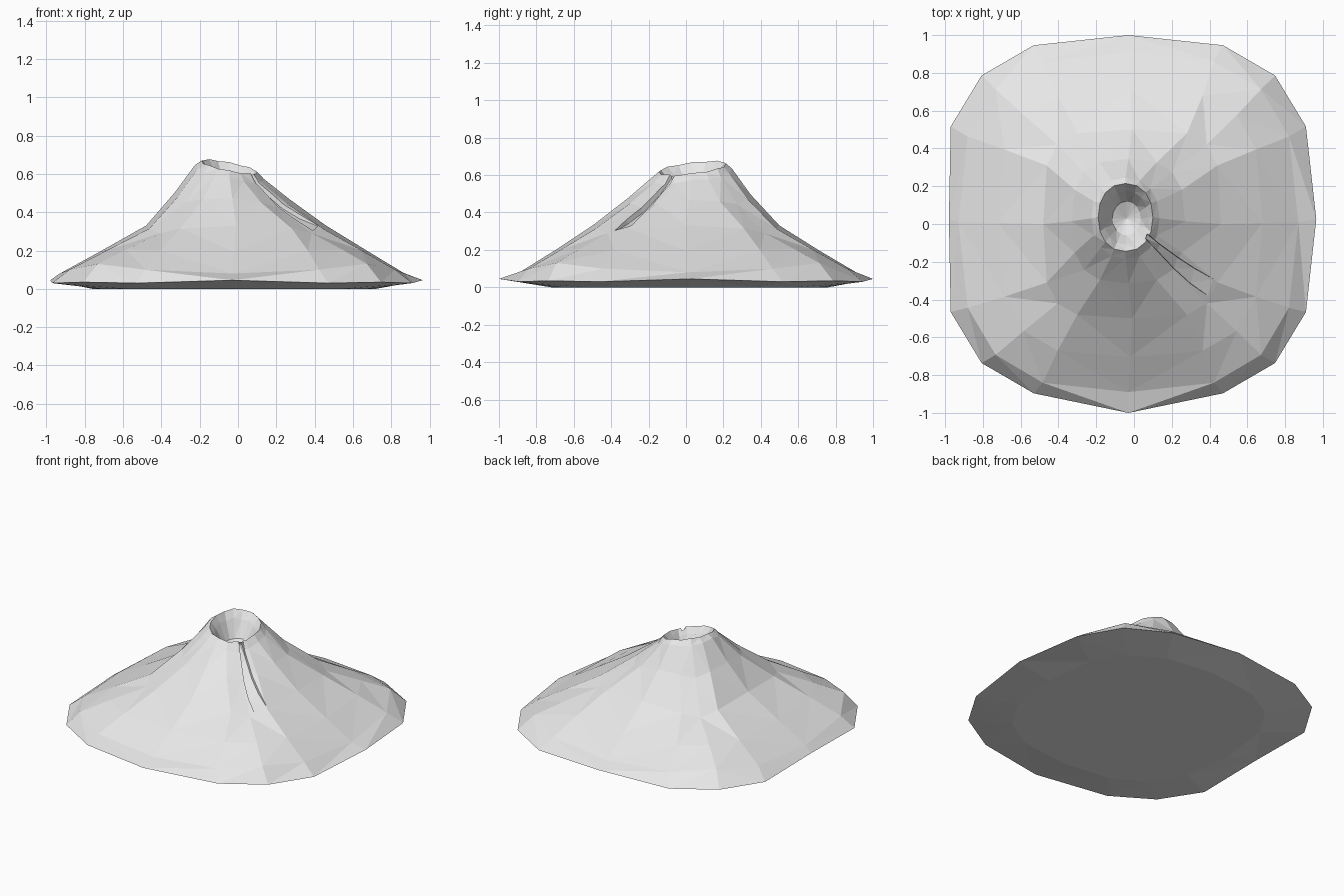
import bpy, bmesh, math
from mathutils import Vector
from mathutils.bvhtree import BVHTree

cube = bpy.data.objects.get("Cube")
if cube:
    bpy.data.objects.remove(cube, do_unlink=True)

SIDES = 16

rock = bpy.data.materials.new("pale_grey_rock")
rock.use_nodes = True
rock.diffuse_color = (0.8, 0.8, 0.8, 1)
rock.node_tree.nodes["Principled BSDF"].inputs["Base Color"].default_value = (0.8, 0.8, 0.8, 1)


def add_object(name, bm):
    bmesh.ops.recalc_face_normals(bm, faces=bm.faces)
    mesh = bpy.data.meshes.new(name)
    bm.to_mesh(mesh)
    bm.free()
    mesh.materials.append(rock)
    obj = bpy.data.objects.new(name, mesh)
    bpy.context.collection.objects.link(obj)
    return obj


def power(v, n):
    return math.copysign(abs(v) ** (2 / n), v) if abs(v) > 1e-6 else 0.0


def ring(bm, cx, cy, a, b, n, heights, tilt):
    """Rounded-square ring; heights are for axis, between and diagonal points."""
    verts = []
    for k in range(SIDES):
        t = 2 * math.pi * k / SIDES
        dx, dy = a * power(math.cos(t), n), b * power(math.sin(t), n)
        z = heights[min(k % 4, 4 - k % 4)] + tilt * (0.12 * dy - 0.2 * dx)
        verts.append(bm.verts.new((max(cx + dx, -0.98), cy + dy, z)))
    return verts


def bridge(bm, r1, r2):
    for k in range(len(r1)):
        j = (k + 1) % len(r1)
        bm.faces.new((r1[k], r1[j], r2[j], r2[k]))


# Mountain: centre, radii, squareness, heights, crater tilt, from base to crater floor
LEVELS = [
    (-0.02, 0.02, 0.74, 0.74, 2.6, (0, 0, 0), 0),
    (-0.03, 0.025, 0.995, 0.975, 2.8, (0.045, 0.03, 0.035), 0),
    (-0.03, 0.01, 0.90, 0.90, 2.8, (0.08, 0.10, 0.13), 0),
    (-0.02, 0.005, 0.70, 0.71, 3.2, (0.195, 0.20, 0.205), 0),
    (-0.01, 0.0, 0.47, 0.50, 4.0, (0.33, 0.315, 0.29), 0),
    (-0.03, 0.015, 0.30, 0.33, 2.8, (0.485, 0.47, 0.45), 0.3),
    (-0.045, 0.03, 0.18, 0.215, 2.2, (0.61, 0.60, 0.595), 1),
    (-0.045, 0.035, 0.145, 0.18, 2.2, (0.64, 0.635, 0.64), 1),
    (-0.045, 0.035, 0.12, 0.145, 2.0, (0.60, 0.59, 0.60), 1),
    (-0.04, 0.03, 0.075, 0.09, 2.0, (0.51, 0.51, 0.51), 0),
]
bm = bmesh.new()
rings = [ring(bm, *level) for level in LEVELS]
rings[1][12].co.y = -1.0
for lower, upper in zip(rings, rings[1:]):
    bridge(bm, lower, upper)
bm.faces.new(rings[0])
floor = bm.verts.new((-0.04, 0.03, 0.47))
for k in range(SIDES):
    bm.faces.new((rings[-1][k], rings[-1][(k + 1) % SIDES], floor))
bmesh.ops.recalc_face_normals(bm, faces=bm.faces)
bmesh.ops.triangulate(bm, faces=[f for f in bm.faces if len(f.verts) == 4])
surface = BVHTree.FromBMesh(bm)
mountain = add_object("volcano_mountain", bm)

# Lava channel cutter: follows the slope, widening and fading out downhill
STATIONS = [
    (0.065, -0.065, 0.022, 0.015),
    (0.13, -0.125, 0.028, 0.03),
    (0.22, -0.205, 0.040, 0.03),
    (0.31, -0.275, 0.050, 0.025),
    (0.405, -0.335, 0.056, 0.004),
]
across = Vector((0.3, 0.95, 0)).normalized()
bm = bmesh.new()
sections = []
for x, y, half, depth in STATIONS:
    corners = []
    for side in (-1, 1):
        p = Vector((x, y, 0)) + across * half * side
        hit = surface.ray_cast(p + Vector((0, 0, 2)), Vector((0, 0, -1)))[0]
        inner = p - across * side * 0.01
        corners.append((inner.x, inner.y, hit.z - depth))
        corners.append((p.x, p.y, hit.z + 0.12))
    order = (corners[0], corners[2], corners[3], corners[1])
    sections.append([bm.verts.new(c) for c in order])
for s1, s2 in zip(sections, sections[1:]):
    bridge(bm, s1, s2)
bm.faces.new(sections[0])
bm.faces.new(sections[-1])
bmesh.ops.triangulate(bm, faces=bm.faces[:])
cutter = add_object("lava_channel_cutter", bm)
cutter.hide_render = True
cutter.hide_viewport = True
cutter.display_type = 'WIRE'

cut = mountain.modifiers.new("lava_channel", 'BOOLEAN')
cut.operation = 'DIFFERENCE'
cut.solver = 'EXACT'
cut.object = cutter
